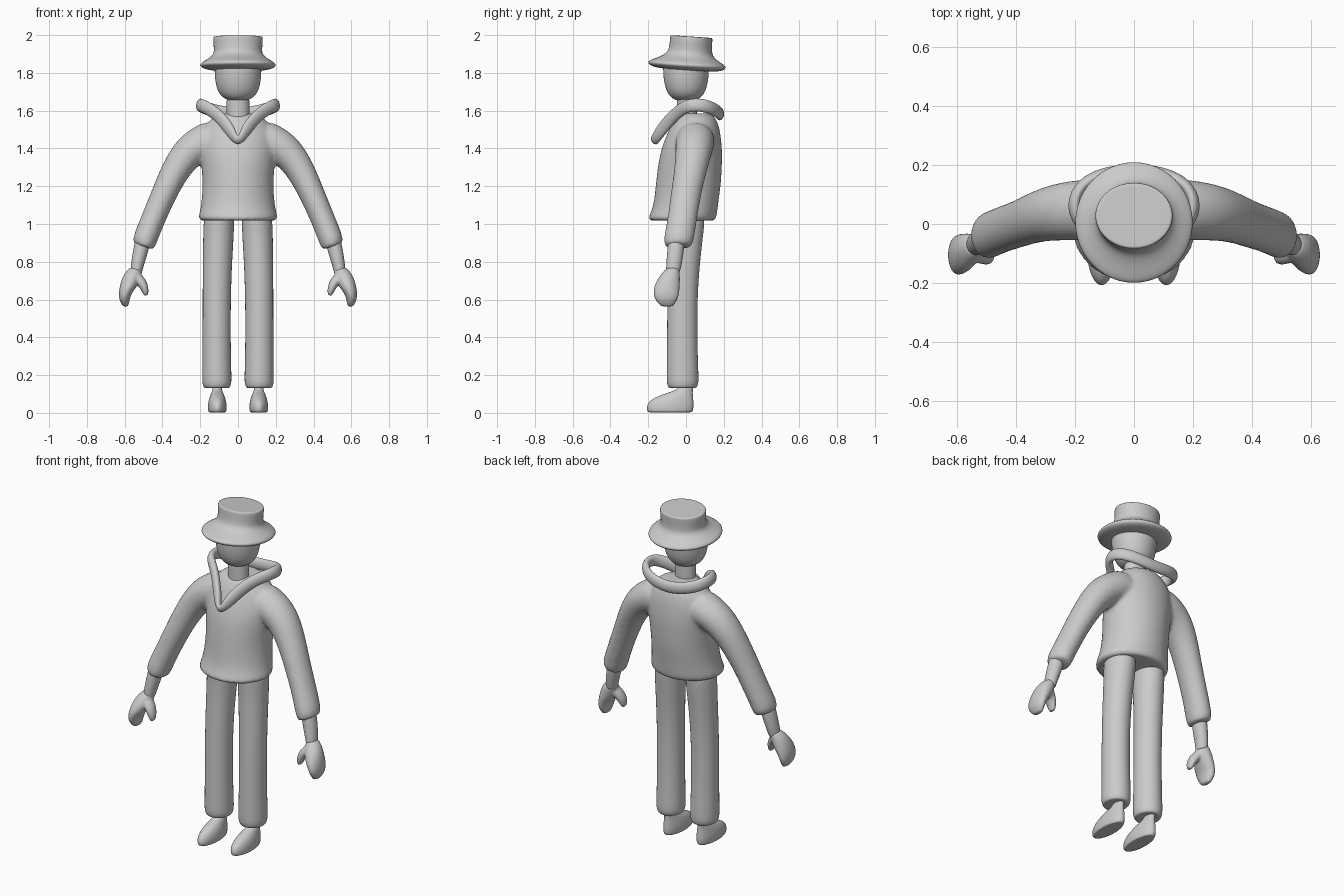
import bpy, bmesh
from math import sin, cos, pi, radians
from mathutils import Vector, Matrix

SIDES = 12
GROW = 6 / (4 + 2 * cos(2 * pi / SIDES))   # offsets the shrink of subdivision


def bridge(bm, rings, closed=False):
    count = len(rings)
    for i in range(count if closed else count - 1):
        a, b = rings[i], rings[(i + 1) % count]
        for k in range(SIDES):
            j = (k + 1) % SIDES
            bm.faces.new((a[k], a[j], b[j], b[k]))


def add_loft(bm, sections, side=1):
    """Stack of elliptical rings: x, y, z, x radius, y radius, tilt in degrees."""
    def inset(s):
        return (*s[:3], s[3] * .85, s[4] * .85, *s[5:])
    rings = []
    for s in [inset(sections[0]), *sections, inset(sections[-1])]:
        x, y, z, rx, ry = s[:5]
        t = radians(s[5]) if len(s) > 5 else 0
        ring = []
        for k in range(SIDES):
            a = 2 * pi * (k + .5) / SIDES
            u = GROW * rx * cos(a)
            ring.append(bm.verts.new((side * (x + u * cos(t)), y + GROW * ry * sin(a), z + u * sin(t))))
        rings.append(ring)
    bridge(bm, rings)
    bm.faces.new(rings[0])
    bm.faces.new(rings[-1])


def finish(name, bm, voxel=0):
    bmesh.ops.recalc_face_normals(bm, faces=bm.faces[:])
    me = bpy.data.meshes.new(name)
    bm.to_mesh(me)
    bm.free()
    me.shade_smooth()
    ob = bpy.data.objects.new(name, me)
    bpy.context.collection.objects.link(ob)
    sub = ob.modifiers.new("round", 'SUBSURF')
    sub.levels = sub.render_levels = 2
    if voxel:   # melts overlapping lofts into one skin
        rm = ob.modifiers.new("merge", 'REMESH')
        rm.mode = 'VOXEL'
        rm.voxel_size = voxel
        rm.use_smooth_shade = True
        sm = ob.modifiers.new("soften", 'SMOOTH')
        sm.factor = .5
        sm.iterations = 5
    return ob


def loft(name, sections, side=1):
    bm = bmesh.new()
    add_loft(bm, sections, side)
    return finish(name, bm)


# Jacket: body and both sleeves in one skin
bm = bmesh.new()
add_loft(bm, [(0, -.02, 1.018, .203, .175), (0, -.02, 1.035, .21, .18), (0, -.01, 1.06, .203, .175),
              (0, 0, 1.11, .193, .17), (0, .012, 1.2, .186, .172), (0, .02, 1.3, .192, .17),
              (0, .03, 1.4, .205, .162), (0, .045, 1.5, .19, .135), (0, .05, 1.56, .14, .11),
              (0, .05, 1.585, .1, .08)])
sleeve = [(.12, .05, 1.45, .11, .105, 60), (.235, .045, 1.41, .094, .1, 40), (.32, .03, 1.31, .077, .088, 28),
          (.39, 0, 1.165, .067, .08, 25), (.452, -.02, 1.02, .063, .078, 23), (.488, -.037, .93, .065, .08, 20),
          (.498, -.04, .895, .06, .076, 18), (.5, -.042, .88, .053, .066, 18)]
for side in (1, -1):
    add_loft(bm, sleeve, side)
finish("jacket", bm, .012)

# Collar: flattened band swept from the V tip around the neck
half = [(0, -.178, 1.425), (.035, -.14, 1.485), (.08, -.09, 1.55), (.135, -.035, 1.6), (.2, .015, 1.632),
        (.207, .09, 1.63), (.165, .145, 1.61), (.09, .175, 1.59), (0, .182, 1.58)]
path = [Vector(p) for p in half + [(-x, y, z) for x, y, z in half[-2:0:-1]]]
bm = bmesh.new()
rings = []
for i, p in enumerate(path):
    tangent = (path[(i + 1) % len(path)] - path[i - 1]).normalized()
    out = tangent.cross(Vector((0, 0, 1))).normalized()
    up = out.cross(tangent)
    width = .024 if i == 0 else .036
    rings.append([bm.verts.new(p + out * .023 * cos(2 * pi * k / SIDES) + up * width * sin(2 * pi * k / SIDES))
                  for k in range(SIDES)])
bridge(bm, rings, closed=True)
finish("collar", bm)

# Head and neck
loft("neck", [(0, .005, 1.5, .06, .052), (0, .005, 1.6, .06, .052), (0, .005, 1.69, .06, .052)])
loft("head", [(0, 0, 1.654, .045, .045), (0, 0, 1.665, .075, .075), (0, 0, 1.695, .105, .1),
              (0, 0, 1.75, .12, .117), (0, 0, 1.82, .125, .122), (0, 0, 1.87, .12, .118)])

# Hat, tipped slightly back
hat = loft("hat", [(0, .005, 1.815, .13, .13), (0, .005, 1.822, .18, .185), (0, .005, 1.837, .202, .208),
                   (0, .005, 1.853, .197, .203), (0, .01, 1.872, .163, .16), (0, .015, 1.895, .132, .125),
                   (0, .018, 1.92, .126, .114), (0, .018, 1.965, .131, .112), (0, .018, 1.99, .131, .112),
                   (0, .018, 1.994, .126, .108)])
pivot = Matrix.Translation((0, 0, 1.84))
hat.data.transform(pivot @ Matrix.Rotation(radians(-4), 4, 'X') @ pivot.inverted())

# Limbs, mirrored left and right
for side, label in ((1, "left"), (-1, "right")):
    loft(label + "_wrist", [(.502, -.05, .92, .04, .043, 15), (.515, -.055, .86, .04, .044, 15),
                            (.532, -.063, .79, .034, .041, 14), (.54, -.07, .74, .03, .036, 12)], side)

    # Mitten hand with a thumb
    bm = bmesh.new()
    add_loft(bm, [(.54, -.07, .765, .03, .034, 10), (.555, -.082, .735, .046, .05, 10),
                  (.578, -.1, .68, .046, .068, 15), (.6, -.106, .63, .033, .07),
                  (.601, -.104, .59, .026, .056), (.595, -.1, .563, .013, .03)], side)
    add_loft(bm, [(.55, -.085, .73, .03, .04, -30), (.512, -.1, .695, .028, .038, -30),
                  (.492, -.108, .655, .021, .032, -10), (.488, -.11, .622, .012, .018)], side)
    finish(label + "_hand", bm, .007)

    loft(label + "_trouser_leg", [(.1, 0, 1.04, .08, .1), (.103, 0, .95, .081, .092), (.109, -.01, .8, .077, .083),
                                  (.113, -.02, .6, .074, .079), (.113, -.02, .35, .074, .08),
                                  (.112, -.018, .2, .077, .084), (.112, -.018, .155, .077, .084),
                                  (.112, -.018, .132, .068, .074)], side)

    # Shoe with a thin ankle running up into the trouser
    loft(label + "_shoe", [(.11, -.085, .003, .046, .118), (.11, -.085, .022, .05, .124), (.11, -.082, .05, .049, .122),
                           (.11, -.067, .08, .042, .104), (.11, -.03, .108, .031, .065),
                           (.11, .003, .126, .022, .034), (.11, .008, .2, .022, .028)], side)
